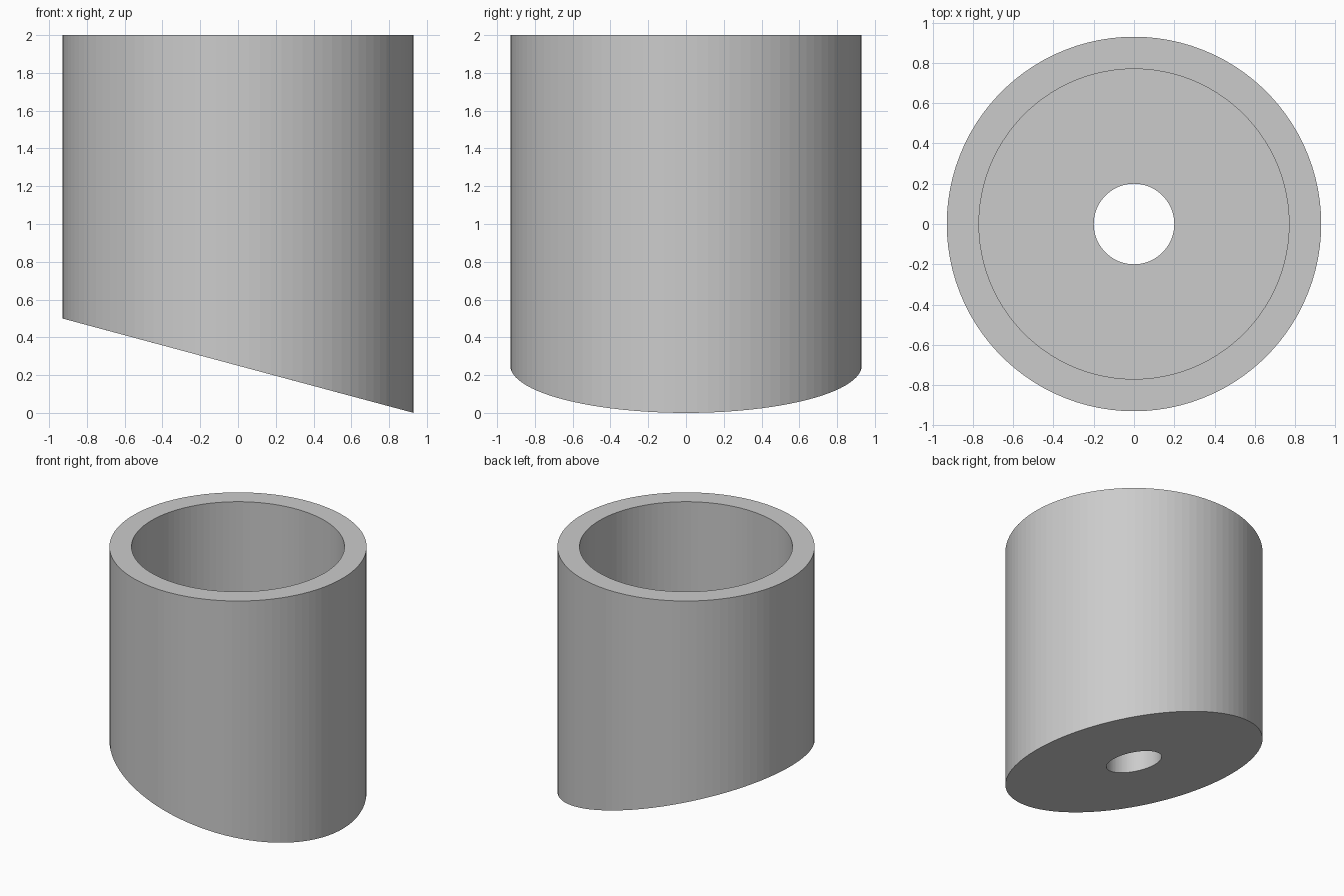
import bpy, bmesh
from math import cos, sin, pi

if "Cube" in bpy.data.objects:
    bpy.data.objects.remove(bpy.data.objects["Cube"], do_unlink=True)

SIDES = 100
OUTER, INNER, HOLE = 0.93, 0.77, 0.2
TOP, FLOOR, MID_BASE = 2.0, 0.66, 0.25
SLOPE = MID_BASE / OUTER

grey = bpy.data.materials.new("plain grey")
grey.use_nodes = True
colour = (0.6, 0.6, 0.6, 1)
grey.diffuse_color = colour
grey.node_tree.nodes["Principled BSDF"].inputs["Base Color"].default_value = colour


def ring(bm, radius, height):
    """Ring of vertices; a height of None follows the slanted base."""
    verts = []
    for i in range(SIDES):
        a = 2 * pi * i / SIDES
        x, y = radius * cos(a), radius * sin(a)
        z = MID_BASE - SLOPE * x if height is None else height
        verts.append(bm.verts.new((x, y, z)))
    return verts


# Closed wall profile: outside, rim, bore, floor, drilled hole, slanted base
profile = [(OUTER, None), (OUTER, TOP), (INNER, TOP),
           (INNER, FLOOR), (HOLE, FLOOR), (HOLE, None)]
bm = bmesh.new()
rings = [ring(bm, r, z) for r, z in profile]
for k, low in enumerate(rings):
    high = rings[(k + 1) % len(rings)]
    for i in range(SIDES):
        j = (i + 1) % SIDES
        bm.faces.new((low[i], low[j], high[j], high[i]))
bmesh.ops.recalc_face_normals(bm, faces=bm.faces)

mesh = bpy.data.meshes.new("slanted_cup")
bm.to_mesh(mesh)
bm.free()
mesh.materials.append(grey)
cup = bpy.data.objects.new("slanted_cup", mesh)
bpy.context.collection.objects.link(cup)
